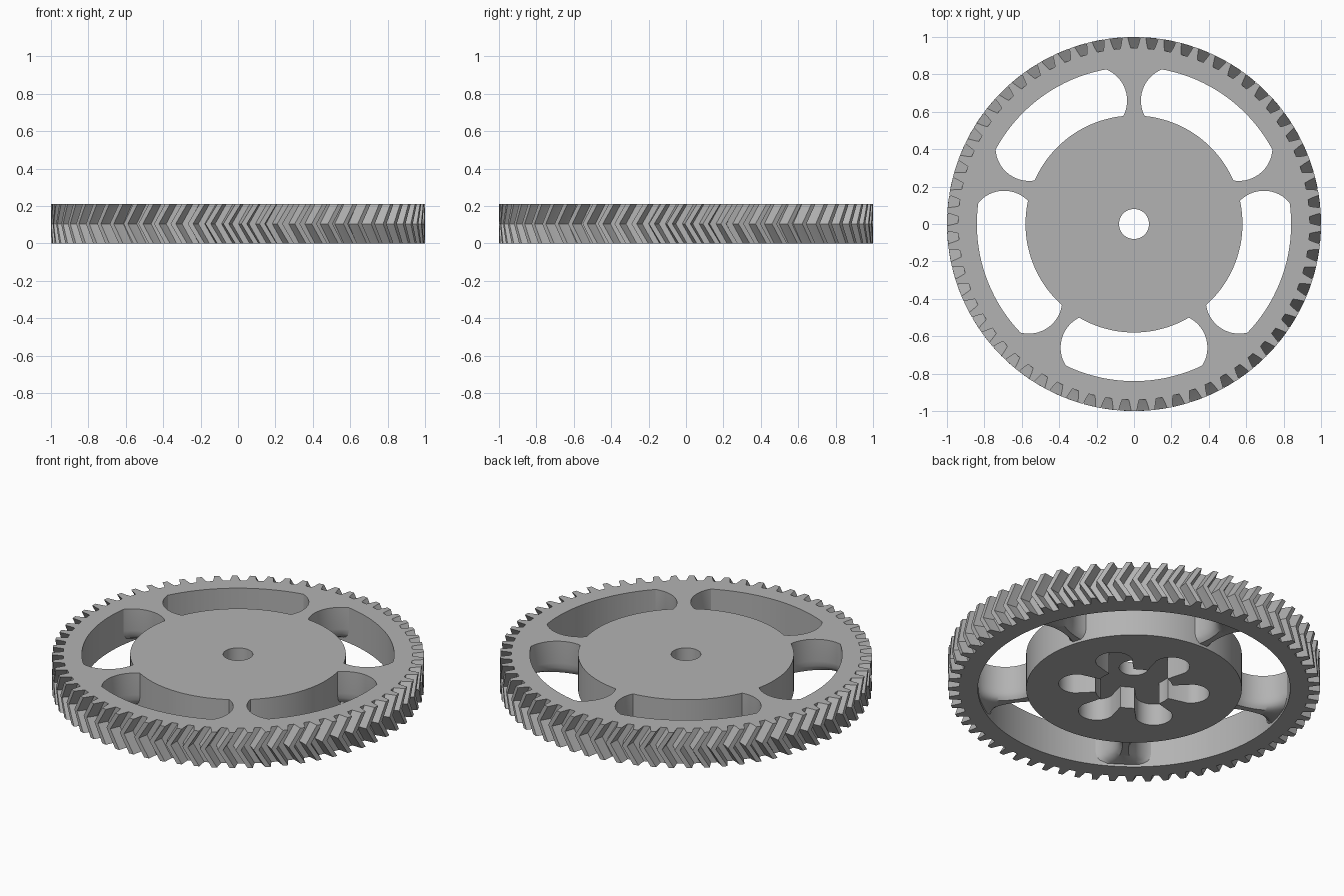
import bpy, bmesh
from math import sin, cos, pi, radians, sqrt, asin

cube = bpy.data.objects.get("Cube")
if cube:
    bpy.data.objects.remove(cube)

HEIGHT = 0.21
TEETH = 65
TWIST = 0.064      # angle the teeth lean by mid height
HUB_R, RIM_R, ROOT_R = 0.58, 0.84, 0.94

grey = bpy.data.materials.new("plain grey")
grey.use_nodes = True
grey.diffuse_color = (0.45, 0.45, 0.45, 1)
grey.node_tree.nodes["Principled BSDF"].inputs["Base Color"].default_value = grey.diffuse_color


def finish(name, bm, angle=30):
    bmesh.ops.recalc_face_normals(bm, faces=bm.faces[:])
    mesh = bpy.data.meshes.new(name)
    bm.to_mesh(mesh)
    bm.free()
    mesh.materials.append(grey)
    obj = bpy.data.objects.new(name, mesh)
    bpy.context.collection.objects.link(obj)
    bpy.ops.object.select_all(action='DESELECT')
    obj.select_set(True)
    bpy.context.view_layer.objects.active = obj
    bpy.ops.object.shade_smooth_by_angle(angle=radians(angle))
    return obj


def ring(polar, z, turn=0):
    return [(r * cos(a + turn), r * sin(a + turn), z) for a, r in polar]


def loop_rings(name, rings):
    """Bridge a closed sequence of rings into a solid."""
    bm = bmesh.new()
    loops = [[bm.verts.new(p) for p in points] for points in rings]
    for i, low in enumerate(loops):
        high = loops[(i + 1) % len(loops)]
        for j in range(len(low)):
            k = (j + 1) % len(low)
            bm.faces.new((low[j], low[k], high[k], high[j]))
    return finish(name, bm)


# Toothed rim: double helical teeth around a plain ring
pitch = 2 * pi / TEETH
tooth = [(-0.31, ROOT_R), (-0.23, 0.965), (-0.15, 1), (0.15, 1), (0.23, 0.965), (0.31, ROOT_R)]
outline = [(-pi / 2 + (i + f) * pitch, r) for i in range(TEETH) for f, r in tooth]
inner = [(a, RIM_R) for a, r in outline]
loop_rings("toothed_rim", [
    ring(outline, 0), ring(outline, HEIGHT / 2, -TWIST), ring(outline, HEIGHT),
    ring(inner, HEIGHT), ring(inner, 0)])


# Hub: disc with a bore and a six-lobed recess underneath
def lobe_radius(a, centre=0.31, size=0.1, waist=0.21):
    off = (a - pi / 6 + pi / 6) % (pi / 3) - pi / 6
    off = (a) % (pi / 3) - pi / 6
    if abs(off) >= asin(size / centre):
        return waist
    return centre * cos(off) + sqrt(size ** 2 - (centre * sin(off)) ** 2)


angles = [2 * pi * i / 240 for i in range(240)]
edge = [(a, HUB_R) for a in angles]
recess = [(a, lobe_radius(a)) for a in angles]
bore = [(a, 0.08) for a in angles]
floor = 0.13
loop_rings("hub", [ring(edge, 0), ring(edge, HEIGHT), ring(bore, HEIGHT),
                   ring(bore, floor), ring(recess, floor), ring(recess, 0)])


# Spokes: waisted arms with rounded undersides
def half_width(r):
    return 0.217 - sqrt(max(0, 0.18 ** 2 - (r - 0.66) ** 2))


steps = [0.56 + 0.28 * i / 20 for i in range(21)]
arch = [(1, HEIGHT), (1, 0.08), (0.92, 0.05), (0.75, 0.03), (0.45, 0.015)]
section = arch + [(-s, z) for s, z in reversed(arch)]
for n in range(5):
    a = pi / 2 + n * 2 * pi / 5
    bm = bmesh.new()
    rows = []
    for r in steps:
        w = half_width(r)
        rows.append([bm.verts.new((r * cos(a) - s * w * sin(a), r * sin(a) + s * w * cos(a), z))
                     for s, z in section])
    for low, high in zip(rows, rows[1:]):
        for j in range(len(section)):
            k = (j + 1) % len(section)
            bm.faces.new((low[j], low[k], high[k], high[j]))
    bm.faces.new(rows[0])
    bm.faces.new(rows[-1])
    finish("spoke_%d" % (n + 1), bm, 40)
